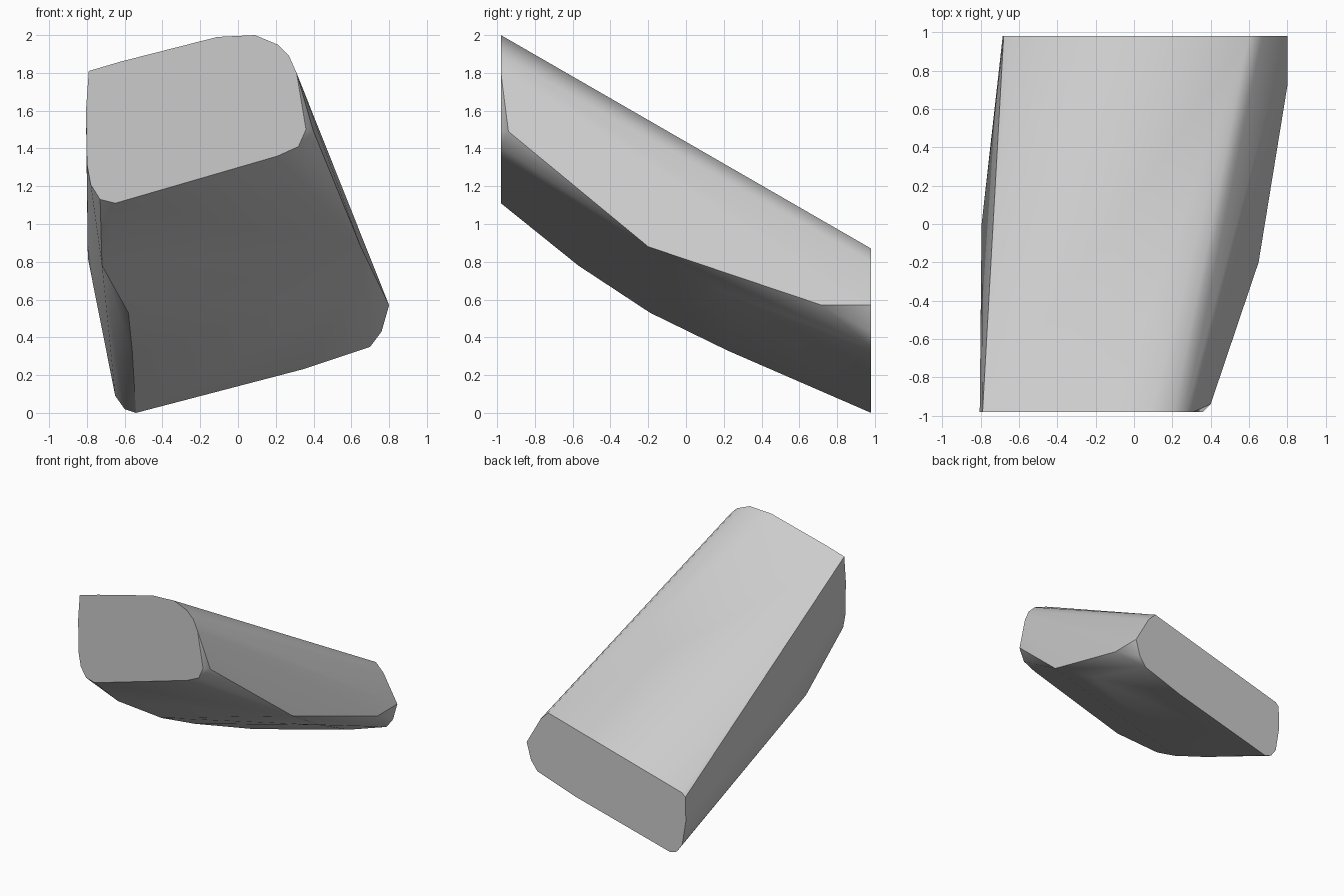
import bpy
import bmesh
import math

cube = bpy.data.objects.get("Cube")
if cube:
    bpy.data.objects.remove(cube, do_unlink=True)

END = 0.98  # half of the block's length

# Rounded outline of the raised front end, as (x, z)
front_outline = [
    (-0.79, 1.81), (-0.62, 1.86), (-0.11, 1.99), (0.09, 2.0), (0.21, 1.95),
    (0.27, 1.89), (0.31, 1.8), (0.36, 1.5), (0.32, 1.41), (0.21, 1.36),
    (-0.65, 1.11), (-0.73, 1.13), (-0.78, 1.21), (-0.8, 1.32), (-0.805, 1.6),
]

# Flatter outline of the low back end, as (x, z)
back_outline = [
    (-0.65, 0.53), (0.18, 0.755), (0.6, 0.87), (0.67, 0.8), (0.8, 0.57),
    (0.76, 0.43), (0.7, 0.35), (0.34, 0.23), (-0.54, 0), (-0.6, 0.02),
    (-0.65, 0.09), (-0.685, 0.3), (-0.68, 0.5),
]

# Corners that make the sides and the underside bulge between the ends
bulge_corners = [
    (-0.72, -0.57, 0.78), (-0.58, -0.19, 0.53), (-0.56, 0.22, 0.33),
    (-0.795, 0, 0.82), (0.4, -0.94, 1.49), (0.65, -0.2, 0.88),
    (0.6, 0.22, 0.63), (0.8, 0.72, 0.57),
]


def make_material(name, level):
    """One plain grey surface."""
    colour = (level, level, level, 1)
    mat = bpy.data.materials.new(name)
    mat.use_nodes = True
    mat.diffuse_color = colour
    mat.node_tree.nodes["Principled BSDF"].inputs["Base Color"].default_value = colour
    return mat


def skin_outlines(name, sections, extra, mat):
    """Wrap a tight skin around flat outlines and a few loose corners."""
    bm = bmesh.new()
    for y, outline in sections:
        for x, z in outline:
            bm.verts.new((x, y, z))
    for corner in extra:
        bm.verts.new(corner)

    hull = bmesh.ops.convex_hull(bm, input=list(bm.verts))
    spare = {g for key in ("geom_interior", "geom_unused") for g in hull[key]
             if isinstance(g, bmesh.types.BMVert)}
    bmesh.ops.delete(bm, geom=list(spare), context="VERTS")

    # Join the triangles of each flat area into one face
    bmesh.ops.dissolve_limit(bm, angle_limit=math.radians(1.5),
                             verts=list(bm.verts), edges=list(bm.edges))
    bmesh.ops.recalc_face_normals(bm, faces=list(bm.faces))

    mesh = bpy.data.meshes.new(name)
    bm.to_mesh(mesh)
    bm.free()
    mesh.materials.append(mat)
    obj = bpy.data.objects.new(name, mesh)
    bpy.context.collection.objects.link(obj)
    return obj


# Slanted block
block = skin_outlines(
    "slanted_block",
    [(-END, front_outline), (END, back_outline)],
    bulge_corners,
    make_material("light_grey", 0.6),
)

# Smooth the rounded edges, keep the ends crisp
bpy.ops.object.select_all(action="DESELECT")
block.select_set(True)
bpy.context.view_layer.objects.active = block
bpy.ops.object.shade_smooth_by_angle(angle=math.radians(30))
